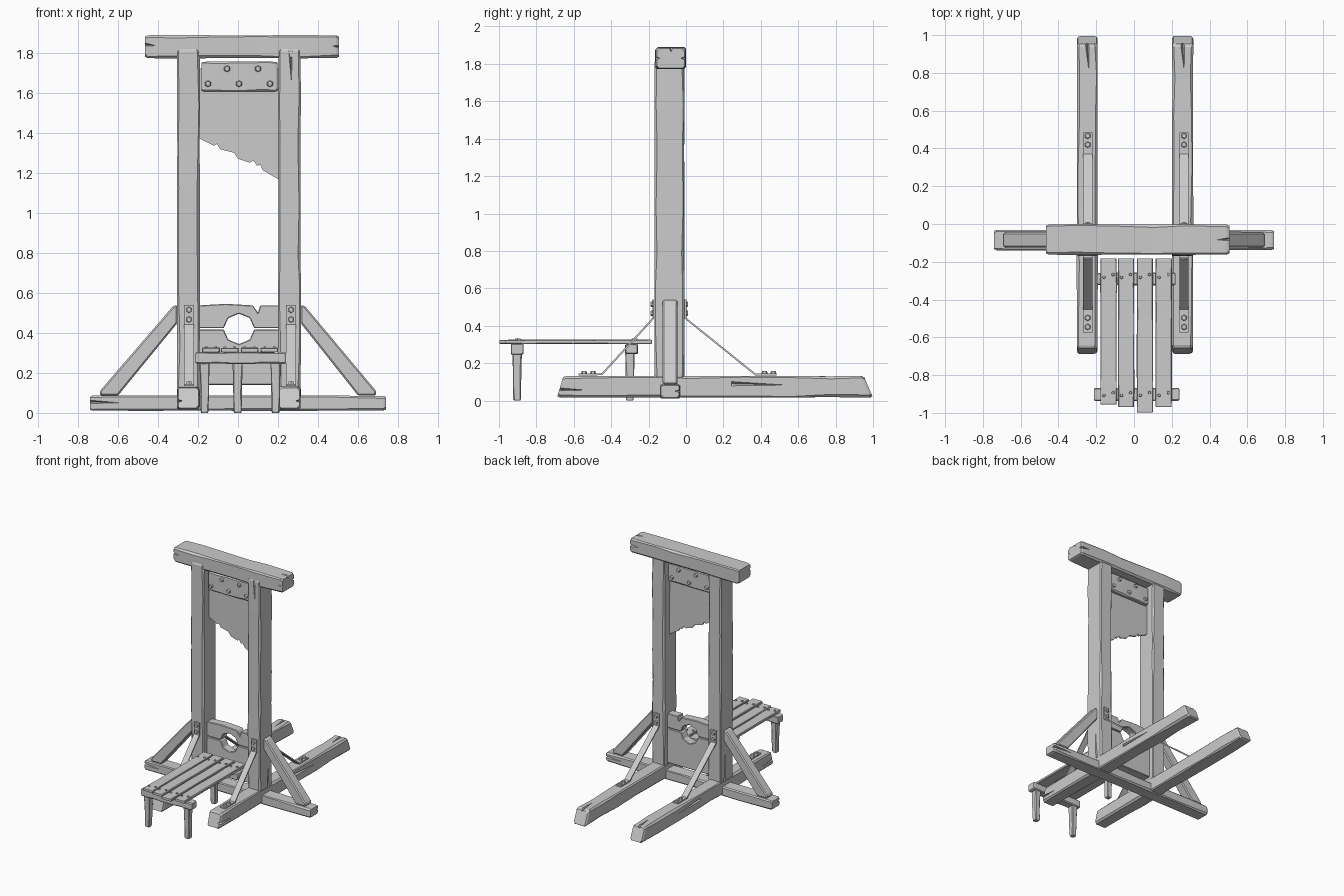
import bpy, bmesh, math, random
from mathutils import Vector

random.seed(4)
cube = bpy.data.objects.get("Cube")
if cube:
    bpy.data.objects.remove(cube)

grey = bpy.data.materials.new("plain grey")
grey.use_nodes = True
grey.diffuse_color = (0.6, 0.6, 0.6, 1)
grey.node_tree.nodes["Principled BSDF"].inputs["Base Color"].default_value = (0.6, 0.6, 0.6, 1)


def finish(name, bm):
    bmesh.ops.recalc_face_normals(bm, faces=bm.faces)
    mesh = bpy.data.meshes.new(name)
    bm.to_mesh(mesh)
    bm.free()
    mesh.materials.append(grey)
    obj = bpy.data.objects.new(name, mesh)
    bpy.context.collection.objects.link(obj)
    return obj


def beam(name, lo, hi, axis, c=0.012, slant=(0, 0), taper=1.0, rings=5):
    """Rough-hewn timber filling a box, with uneven chamfers along its axis."""
    bm = bmesh.new()
    a, b = [i for i in range(3) if i != axis]
    ca, cb = (lo[a] + hi[a]) / 2, (lo[b] + hi[b]) / 2
    ha, hb = (hi[a] - lo[a]) / 2, (hi[b] - lo[b]) / 2
    start, end = lo[axis], hi[axis]
    inner = [start + (end - start) * (i + random.uniform(-.25, .25)) / rings for i in range(1, rings)]
    stations = [start, start + c] + inner + [end - c, end]
    loops = []
    for i, pos in enumerate(stations):
        tip = i in (0, len(stations) - 1)
        shrink = c * 0.6 if tip else random.uniform(0, c * 0.25)
        scale = taper + (1 - taper) * (pos - start) / (end - start)
        u, v = ha * scale - shrink, hb * scale - shrink
        loop = []
        for su, sv in ((1, 1), (-1, 1), (-1, -1), (1, -1)):
            k = c * random.uniform(0.35, 1.1)
            pair = [(u - k, v), (u, v - k)]
            if su * sv > 0:
                pair.reverse()
            for pu, pv in pair:
                co = [0, 0, 0]
                co[a], co[b] = ca + su * pu, cb + sv * pv
                lift = (sv * pv / hb + 1) / 2
                lean = slant[0] if i < 2 else slant[1] if i > len(stations) - 3 else 0
                co[axis] = pos + lean * lift
                loop.append(bm.verts.new(co))
        loops.append(loop)
    for p, q in zip(loops, loops[1:]):
        for i in range(8):
            j = (i + 1) % 8
            bm.faces.new((p[i], p[j], q[j], q[i]))
    bm.faces.new(loops[0])
    bm.faces.new(loops[-1])
    return finish(name, bm)


def slab(name, outline, y0, y1, bevel=0.006):
    """Front-facing outline extruded in depth."""
    bm = bmesh.new()
    front = bm.faces.new([bm.verts.new((x, y0, z)) for x, z in outline])
    new = bmesh.ops.extrude_face_region(bm, geom=[front])["geom"]
    bmesh.ops.translate(bm, vec=(0, y1 - y0, 0), verts=[g for g in new if isinstance(g, bmesh.types.BMVert)])
    obj = finish(name, bm)
    if bevel:
        mod = obj.modifiers.new("worn edges", "BEVEL")
        mod.width, mod.segments = bevel, 1
    return obj


def bolt(name, pos, normal, r=0.017, h=0.014):
    bm = bmesh.new()
    bmesh.ops.create_cone(bm, cap_ends=True, segments=6, radius1=r, radius2=r * 0.75, depth=h)
    obj = finish(name, bm)
    n = Vector(normal)
    obj.rotation_euler = n.to_track_quat("Z", "Y").to_euler()
    obj.location = Vector(pos) + n * h / 2


def crack(obj, mouth, tip, normal, width=0.025, depth=0.03):
    """Cut a tapering split into a timber."""
    m, t, n = Vector(mouth), Vector(tip), Vector(normal)
    side = (t - m).cross(n).normalized() * width / 2
    lift = n * 0.004
    m -= (t - m).normalized() * 0.006
    bm = bmesh.new()
    vs = [bm.verts.new(p) for p in (m + side + lift, m - side + lift, m - n * depth, t + lift)]
    for i in range(4):
        bm.faces.new([vs[j] for j in range(4) if j != i])
    cutter = finish("split_cutter", bm)
    cutter.hide_render = True
    mod = obj.modifiers.new("split", "BOOLEAN")
    mod.operation, mod.solver, mod.object = "DIFFERENCE", "EXACT", cutter
    bpy.context.view_layer.objects.active = obj
    bpy.ops.object.modifier_apply(modifier=mod.name)
    bpy.data.objects.remove(cutter)


FRONT, BACK, UP, RIGHT, LEFT = (0, -1, 0), (0, 1, 0), (0, 0, 1), (-1, 0, 0), (1, 0, 0)

# Main frame timbers
top_beam = beam("top_beam", (-.465, -.165, 1.77), (.505, 0, 1.89), 0, .015)
crack(top_beam, (-.465, -.165, 1.84), (-.40, -.165, 1.835), FRONT)
crack(top_beam, (.505, -.165, 1.83), (.46, -.165, 1.835), FRONT)
crack(top_beam, (.505, -.08, 1.89), (.42, -.085, 1.89), UP)
crack(top_beam, (.505, 0, 1.83), (.40, 0, 1.835), BACK)
base_beam = beam("base_beam", (-.74, -.14, .01), (.74, -.03, .087), 0)
crack(base_beam, (-.74, -.14, .055), (-.57, -.14, .05), FRONT, .02)
crack(base_beam, (.74, -.03, .05), (.55, -.03, .05), BACK, .02)

for side, x0, x1 in (("right", -.305, -.19), ("left", .20, .315)):
    mid = (x0 + x1) / 2
    post = beam(side + "_post", (x0, -.17, .115), (x1, -.008, 1.82), 2, .013, rings=7)
    skid = beam(side + "_skid", (x0, -.69, .015), (x1, 1, .133), 1, .014, slant=(.035, -.05), rings=7)
    crack(skid, (mid, .95, .133), (mid + .01, .78, .133), UP)
    out, xo = (RIGHT, x0) if side == "right" else (LEFT, x1)
    crack(skid, (xo, .25, .09), (xo, .65, .08), out, .03, .02)
    crack(skid, (xo, -.68, .06), (xo, -.5, .055), out, .02)
    if side == "left":
        crack(post, (.262, -.17, 1.82), (.268, -.17, 1.62), FRONT)
    crack(post, (xo, -.06, .12), (xo, -.07, .4), out, .02)

    # Diagonal timber brace beside the post
    s = -1 if side == "right" else 1
    sx = .302 if s < 0 else .312
    slab(side + "_brace", [(s * x, z) for x, z in
         ((sx, .45), (.60, .086), (.69, .086), (.69, .11), (sx + .02, .537), (sx, .537))], -.125, -.045, .008)

    # Bent metal straps, front and back
    xs = -.245 if s < 0 else .265
    for end, path, face in (("front", ((-.175, .54), (-.175, .44), (-.45, .14), (-.575, .14)), FRONT),
                            ("back", ((-.003, .54), (-.003, .44), (.37, .14), (.485, .14)), BACK)):
        bm = bmesh.new()
        rows = [[bm.verts.new((xs + dx, y, z)) for dx in (-.024, .024)] for y, z in path]
        for p, q in zip(rows, rows[1:]):
            bm.faces.new((p[0], p[1], q[1], q[0]))
        strap = finish(f"{side}_{end}_strap", bm)
        mod = strap.modifiers.new("thickness", "SOLIDIFY")
        mod.thickness, mod.offset = .01, 0
        for z in (.467, .515):
            bolt("strap_post_bolt", (xs, path[0][0], z), face)
        for y in ((-.497, -.545) if end == "front" else (.42, .467)):
            bolt("strap_skid_bolt", (xs, y, .143), UP)

# Neck boards with a shared octagonal hole
ring = [(.005 + .076 * math.cos(a * math.pi / 4), .42 + .076 * math.sin(a * math.pi / 4)) for a in range(9)]
upper = [(-.2, .423), (-.2, .537), (-.06, .545), (.075, .537), (.1, .50), (.11, .537), (.21, .537), (.21, .423)]
slab("upper_neck_board", upper + [(x, max(z, .423)) for x, z in ring[:5]], -.12, -.05, .004)
slab("lower_neck_board", [(.21, .417), (.21, .14), (-.2, .14), (-.2, .417)]
     + [(x, min(z, .417)) for x, z in ring[4:]], -.12, -.05, .004)

# Blade with a chipped slanting edge, clamped in a bolted weight
slab("blade", [(-.2, 1.72), (-.2, 1.375), (-.12, 1.335), (-.105, 1.345), (-.09, 1.318), (-.02, 1.30),
               (0, 1.27), (.06, 1.25), (.075, 1.262), (.095, 1.235), (.11, 1.24), (.125, 1.212), (.21, 1.163),
               (.21, 1.72)], -.095, -.08, 0)
weight = beam("blade_weight", (-.182, -.125, 1.605), (.197, -.05, 1.757), 0, .01)
for x, z in ((-.055, 1.72), (.1, 1.72), (-.15, 1.645), (.005, 1.645), (.16, 1.645)):
    bolt("weight_bolt", (x, -.125, z), FRONT)
    bolt("weight_bolt", (x, -.05, z), BACK)

# Bench: planks, cross bars, legs and nails
for x, end in ((-.135, -.955), (-.042, -.968), (.058, -.997), (.157, -.968)):
    beam("bench_plank", (x - .044, end, .302), (x + .044, -.182, .326), 1, .005, rings=6)
    for y in (-.9, -.275):
        for dx in (-.024, .024):
            bolt("bench_nail", (x + dx, y + dx * .3, .324), UP, .009, .009)
beam("front_cross_bar", (-.212, -.937, .245), (.24, -.868, .304), 0, .008)
beam("back_cross_bar", (-.195, -.325, .25), (.22, -.257, .304), 0, .008)
for name, x, y in (("front_right_leg", -.167, -.903), ("front_left_leg", .188, -.903), ("back_leg", -.002, -.3)):
    beam(name, (x - .026, y - .026, 0), (x + .026, y + .026, .255), 2, .007, taper=.8, rings=3)
